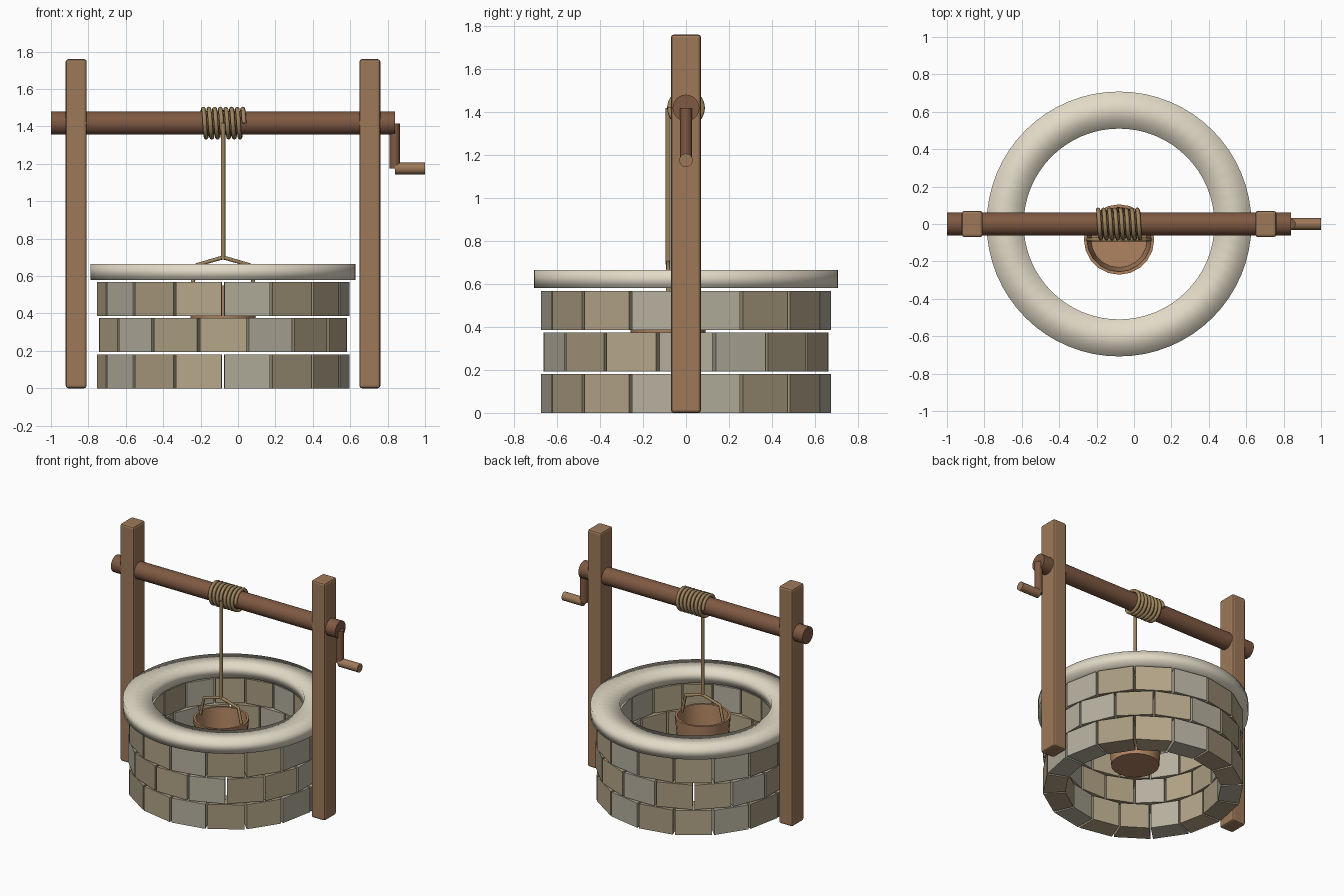
import bpy, bmesh
from math import pi, radians, sin, cos
from mathutils import Matrix, Vector

cube = bpy.data.objects.get("Cube")
if cube:
    bpy.data.objects.remove(cube, do_unlink=True)

CX = -0.08          # middle of the well and the frame
AXLE_Z = 1.418
ROPE_Y = -0.083


def material(name, rgb):
    m = bpy.data.materials.new(name)
    m.use_nodes = True
    m.diffuse_color = (*rgb, 1)
    m.node_tree.nodes["Principled BSDF"].inputs["Base Color"].default_value = (*rgb, 1)
    return m


stones = [material("stone_grey", (0.46, 0.43, 0.34)),
          material("stone_dark_tan", (0.39, 0.32, 0.21)),
          material("stone_tan", (0.46, 0.38, 0.25))]
cap_mat = material("cap_stone", (0.76, 0.70, 0.57))
post_mat = material("post_wood", (0.34, 0.19, 0.10))
axle_mat = material("dark_wood", (0.21, 0.10, 0.055))
bucket_mat = material("bucket_wood", (0.43, 0.23, 0.12))
rope_mat = material("rope", (0.34, 0.23, 0.11))


def finish(name, bm, mats, smooth=None):
    """Turn a bmesh into an object; smooth is an angle in degrees."""
    bmesh.ops.recalc_face_normals(bm, faces=bm.faces[:])
    me = bpy.data.meshes.new(name)
    bm.to_mesh(me)
    bm.free()
    for m in mats:
        me.materials.append(m)
    ob = bpy.data.objects.new(name, me)
    bpy.context.collection.objects.link(ob)
    if smooth:
        bpy.ops.object.select_all(action="DESELECT")
        ob.select_set(True)
        bpy.context.view_layer.objects.active = ob
        bpy.ops.object.shade_smooth_by_angle(angle=radians(smooth))
    return ob


def lathe(name, profile, centre, steps, mat, smooth, closed=False):
    """Spin an (r, z) profile round a vertical axis."""
    bm = bmesh.new()
    vs = [bm.verts.new((r, 0, z)) for r, z in profile]
    pairs = list(zip(vs, vs[1:])) + ([(vs[-1], vs[0])] if closed else [])
    edges = [bm.edges.new(p) for p in pairs]
    bmesh.ops.spin(bm, geom=vs + edges, cent=(0, 0, 0), axis=(0, 0, 1),
                   angle=2 * pi, steps=steps, use_duplicate=False)
    bmesh.ops.remove_doubles(bm, verts=bm.verts[:], dist=0.0005)
    ob = finish(name, bm, [mat], smooth)
    ob.location = centre
    return ob


def rod(name, a, b, radius, mat):
    """Cylinder from point a to point b."""
    a, b = Vector(a), Vector(b)
    turn = (b - a).to_track_quat("Z", "Y").to_matrix().to_4x4()
    bm = bmesh.new()
    bmesh.ops.create_cone(bm, cap_ends=True, segments=32, radius1=radius,
                          radius2=radius, depth=(b - a).length,
                          matrix=Matrix.Translation((a + b) / 2) @ turn)
    return finish(name, bm, [mat], 40)


def cord(name, points, radius):
    cu = bpy.data.curves.new(name, "CURVE")
    cu.dimensions = "3D"
    cu.bevel_depth = radius
    cu.bevel_resolution = 2
    cu.use_fill_caps = True
    sp = cu.splines.new("POLY")
    sp.points.add(len(points) - 1)
    for p, co in zip(sp.points, points):
        p.co = (*co, 1)
    cu.materials.append(rope_mat)
    ob = bpy.data.objects.new(name, cu)
    bpy.context.collection.objects.link(ob)
    return ob


# Stone courses: wedge bricks, alternate courses shifted by half a brick
COUNT = 16
STEP = 2 * pi / COUNT
for row in range(3):
    bm = bmesh.new()
    for i in range(COUNT):
        mid = (i + 0.5 + 0.5 * (row % 2)) * STEP
        verts = bmesh.ops.create_cube(bm, size=1)["verts"]
        for v in verts:
            ang = mid + v.co.x * (STEP - radians(1.3))
            r = 0.675 if v.co.y > 0 else 0.525
            z = row * 0.193 + (v.co.z + 0.5) * 0.182
            v.co = (CX + r * cos(ang), r * sin(ang), z)
        for f in {f for v in verts for f in v.link_faces}:
            f.material_index = i % 3
    finish(f"stone_course_{row + 1}", bm, stones)

# Cap ring, softly shaded all over
lathe("cap_ring", [(0.51, 0.58), (0.708, 0.58), (0.708, 0.665), (0.51, 0.665)],
      (CX, 0, 0), 64, cap_mat, 180, closed=True)

# Posts
for side, sx in (("left", 1), ("right", -1)):
    bm = bmesh.new()
    bmesh.ops.create_cube(bm, size=1)
    bmesh.ops.scale(bm, vec=(0.112, 0.14, 1.76), verts=bm.verts[:])
    post = finish(side + "_post", bm, [post_mat])
    post.location = (CX + sx * 0.785, 0, 0.88)
    bev = post.modifiers.new("Bevel", "BEVEL")
    bev.width = 0.014
    bev.segments = 2

# Axle and crank
rod("axle", (-1, 0, AXLE_Z), (0.84, 0, AXLE_Z), 0.062, axle_mat)
rod("crank_arm", (0.838, 0, 1.415), (0.838, 0, 1.175), 0.027, axle_mat)
rod("crank_handle", (0.84, 0, 1.175), (1, 0, 1.175), 0.031, post_mat)

# Rope: coil on the axle and the hanging line
TURNS, PER = 7.5, 32
coil = []
for k in range(int(TURNS * PER) + 1):
    t = k / PER
    a = 2 * pi * t
    coil.append((CX - 0.113 + 0.226 * t / TURNS, 0.076 * cos(a), AXLE_Z + 0.076 * sin(a)))
cord("rope_coil", coil, 0.012)
cord("hanging_rope", [(CX, ROPE_Y, AXLE_Z), (CX, ROPE_Y, 0.69)], 0.012)

# Bucket, open at the top, with a bent bail
lathe("bucket", [(0, 0.22), (0.162, 0.22), (0.188, 0.55), (0.172, 0.55), (0.15, 0.24), (0, 0.24)],
      (CX, ROPE_Y, 0), 20, bucket_mat, 35)
bail = [(-0.17, 0.53), (-0.14, 0.66), (0, 0.7), (0.14, 0.66), (0.17, 0.53)]
cord("bucket_bail", [(CX + x, ROPE_Y, z) for x, z in bail], 0.011)
